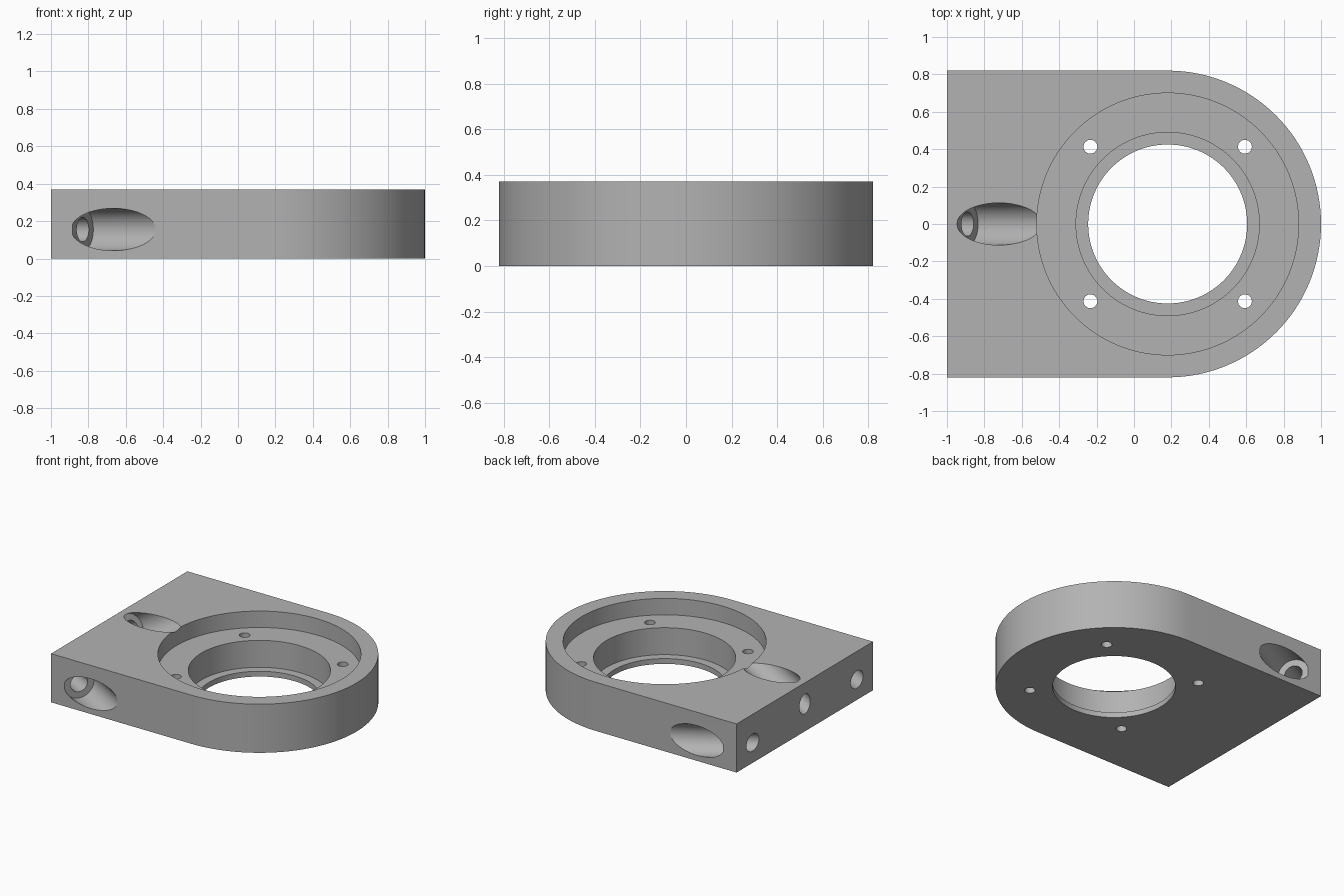
import bpy, bmesh, math
from mathutils import Vector

if "Cube" in bpy.data.objects:
    bpy.data.objects.remove(bpy.data.objects["Cube"])

H, R, CX = 0.37, 0.82, 0.18          # plate height, nose radius, bore centre

metal = bpy.data.materials.new("plain grey metal")
metal.diffuse_color = (0.45, 0.45, 0.45, 1)
metal.use_nodes = True
metal.node_tree.nodes["Principled BSDF"].inputs["Base Color"].default_value = metal.diffuse_color


def new_object(name, bm):
    mesh = bpy.data.meshes.new(name)
    bmesh.ops.recalc_face_normals(bm, faces=bm.faces)
    bm.to_mesh(mesh)
    bm.free()
    mesh.materials.append(metal)
    ob = bpy.data.objects.new(name, mesh)
    bpy.context.collection.objects.link(ob)
    return ob


def cylinder(name, start, end, radius, segments):
    start, end = Vector(start), Vector(end)
    axis = end - start
    bm = bmesh.new()
    bmesh.ops.create_cone(bm, cap_ends=True, segments=segments, radius1=radius,
                          radius2=radius, depth=axis.length)
    bmesh.ops.rotate(bm, verts=bm.verts, matrix=axis.to_track_quat('Z', 'Y').to_matrix())
    bmesh.ops.translate(bm, verts=bm.verts, vec=(start + end) / 2)
    return new_object(name, bm)


# Plate: square at the left end, half round at the right end
outline = [(-1, -R)]
outline += [(CX + R * math.cos(a), R * math.sin(a))
            for a in (math.radians(-90 + 180 * i / 64) for i in range(65))]
outline += [(-1, R)]
bm = bmesh.new()
base = bm.faces.new([bm.verts.new((x, y, 0)) for x, y in outline])
top = bmesh.ops.extrude_face_region(bm, geom=[base])["geom"]
bmesh.ops.translate(bm, vec=(0, 0, H), verts=[v for v in top if isinstance(v, bmesh.types.BMVert)])
plate = new_object("mounting_plate", bm)

# Stepped bore: wide pocket, inner seat and through opening
cutters = [cylinder("bore_cutter", (CX, 0, z), (CX, 0, H + 0.2), r, 128)
           for r, z in ((0.70, 0.245), (0.49, 0.04), (0.425, -0.2))]

# Four small screw holes in the pocket floor
for sx in (-1, 1):
    for sy in (-1, 1):
        x, y = CX + sx * 0.413, sy * 0.413
        cutters.append(cylinder("screw_cutter", (x, y, -0.2), (x, y, H + 0.2), 0.037, 32))

# Slanted bolt holes with counterbores: front, back and top
c, s = math.cos(math.radians(30)), math.sin(math.radians(30))
for seat, way in (((-0.83, -R + 0.095, 0.155), (c, -s, 0)),
                  ((-0.83, R - 0.095, 0.155), (c, s, 0)),
                  ((-0.89, 0, H - 0.098), (c, 0, s))):
    seat, way = Vector(seat), Vector(way)
    cutters.append(cylinder("counterbore_cutter", seat, seat + way * 0.75, 0.113, 64))
    cutters.append(cylinder("bolt_cutter", seat - way * 0.4, seat + way * 0.1, 0.065, 48))

# Cut everything out of the plate, then drop the cutters
for cutter in cutters:
    mod = plate.modifiers.new("cut", 'BOOLEAN')
    mod.operation, mod.solver, mod.object = 'DIFFERENCE', 'EXACT', cutter
bpy.context.view_layer.update()
result = bpy.data.meshes.new_from_object(plate.evaluated_get(bpy.context.evaluated_depsgraph_get()))
plate.modifiers.clear()
plate.data = result
for cutter in cutters:
    bpy.data.objects.remove(cutter)

bpy.context.view_layer.objects.active = plate
plate.select_set(True)
bpy.ops.object.shade_smooth_by_angle(angle=math.radians(30))
